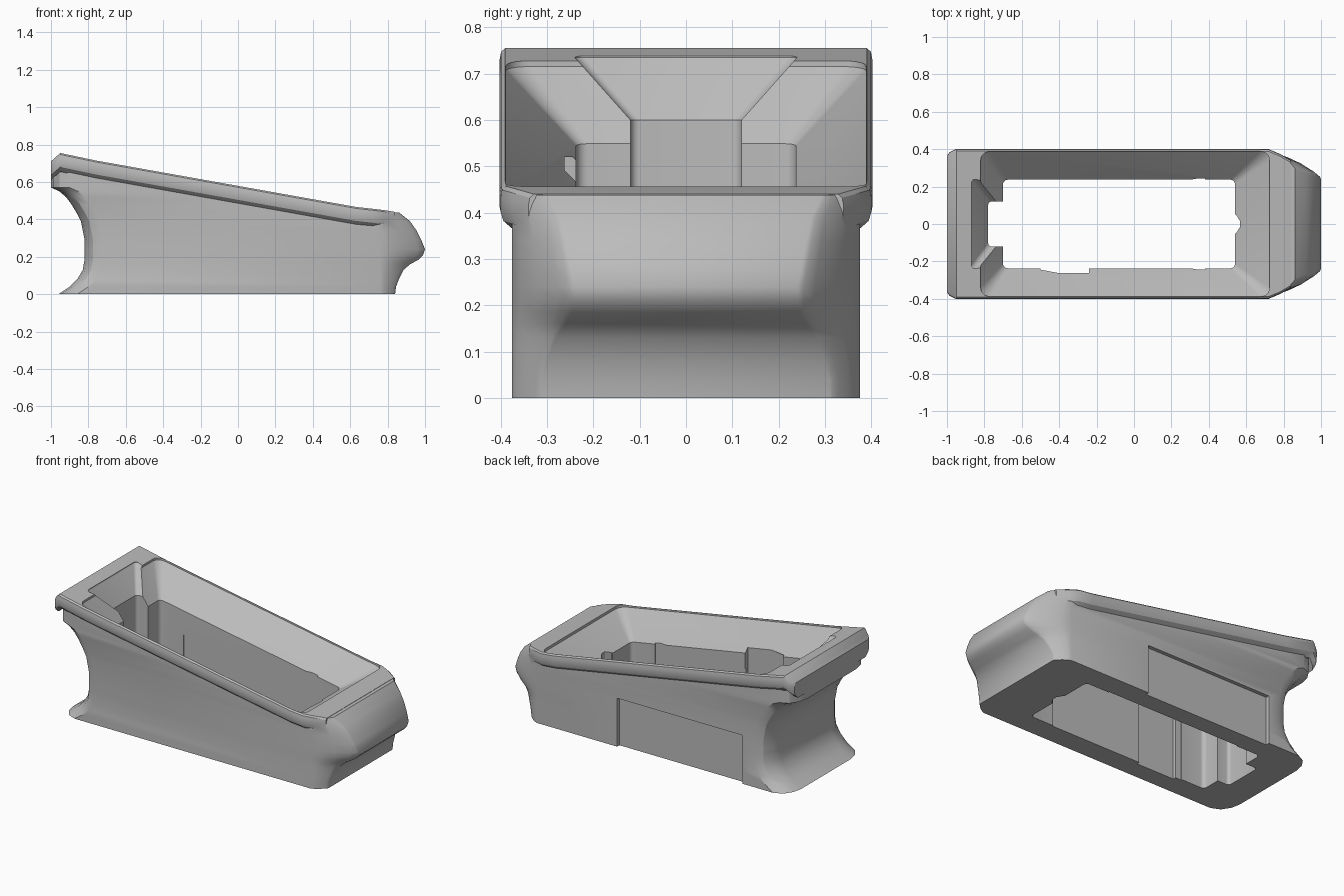
import bpy, bmesh, math

cube = bpy.data.objects.get("Cube")
if cube:
    bpy.data.objects.remove(cube, do_unlink=True)

grey = bpy.data.materials.new("light grey")
grey.use_nodes = True
colour = (0.5, 0.5, 0.5, 1)
grey.diffuse_color = colour
grey.node_tree.nodes["Principled BSDF"].inputs["Base Color"].default_value = colour


def loft(name, loops):
    """Skin equal-length closed loops and cap both ends."""
    bm = bmesh.new()
    rings = [[bm.verts.new(p) for p in loop] for loop in loops]
    n = len(rings[0])
    for a, b in zip(rings, rings[1:]):
        for i in range(n):
            j = (i + 1) % n
            bm.faces.new((a[i], a[j], b[j], b[i]))
    bm.faces.new(rings[0])
    bm.faces.new(rings[-1])
    bmesh.ops.recalc_face_normals(bm, faces=bm.faces)
    mesh = bpy.data.meshes.new(name)
    bm.to_mesh(mesh)
    bm.free()
    mesh.materials.append(grey)
    obj = bpy.data.objects.new(name, mesh)
    bpy.context.collection.objects.link(obj)
    return obj


def combine(target, tool, operation):
    """Apply a boolean and discard the tool."""
    mod = target.modifiers.new("combine", "BOOLEAN")
    mod.object, mod.operation, mod.solver = tool, operation, "EXACT"
    bpy.context.view_layer.objects.active = target
    bpy.ops.object.modifier_apply(modifier=mod.name)
    bpy.data.objects.remove(tool, do_unlink=True)


def rounded(x0, x1, w, r, steps=5):
    """Rounded rectangle in plan, symmetric in y."""
    pts = []
    corners = ((x1 - r, w - r), (x0 + r, w - r), (x0 + r, r - w), (x1 - r, r - w))
    for k, (cx, cy) in enumerate(corners):
        for i in range(steps + 1):
            a = math.pi / 2 * (k + i / steps)
            pts.append((cx + r * math.cos(a), cy + r * math.sin(a)))
    return pts


def at(points, height):
    return [(x, y, height(x)) for x, y in points]


def box(name, x0, x1, y0, y1, z0, z1):
    base = ((x0, y0), (x1, y0), (x1, y1), (x0, y1))
    return loft(name, [[(x, y, z) for x, y in base] for z in (z0, z1)])


def slope(x):
    return 0.467 - 0.178 * (x - 0.63)


# Main body: plan sections stacked upward, scooped tail and bulging nose
# (height, tail x, nose x, nose half width)
SECTIONS = [
    (0, -.96, .84, .31), (.04, -.9, .845, .31), (.08, -.86, .86, .3),
    (.13, -.83, .885, .28), (.16, -.825, .92, .26), (.185, -.82, .965, .245),
    (.21, -.82, .99, .24), (.24, -.82, 1, .24), (.29, -.82, .98, .25),
    (.34, -.83, .955, .26), (.39, -.84, .92, .27), (.43, -.86, .87, .29),
    (.48, -.89, .82, .3), (.52, -.92, .82, .3), (.55, -.955, .82, .3),
    (.57, -1, .82, .3), (.9, -1, .82, .3)]
NOSE = [(0, 1), (.25, .87), (.55, .62), (.85, .28), (.97, .1), (1, 0)]
TAIL = [(0, .24), (.012, .3), (.045, .35), (.1, .375)]
SIDE, SHOULDER = .375, .76


def plan(z, tail, nose, end):
    half = [(tail + dx, y) for dx, y in TAIL]
    half += [(SHOULDER + u * (nose - SHOULDER), end + v * (SIDE - end)) for u, v in NOSE]
    return [(x, y, z) for x, y in half] + [(x, -y, z) for x, y in reversed(half)]


body = loft("magazine_funnel", [plan(*s) for s in SECTIONS])

# Sloped top trim, kept just under the lip
top_line = [(-1.1, .6), (-1, .69), (-.95, .735), (-.76, .695), (.63, .447),
            (.74, .44), (.85, .438), (1.1, .438), (1.1, 1), (-1.1, 1)]
trim = loft("top_trim", [[(x, y, z) for x, z in top_line] for y in (-1, 1)])
combine(body, trim, "DIFFERENCE")

# Overhanging lip following the sloped top: (x, half width, top height)
LIP = [(-1, .365, .71), (-.985, .385, .724), (-.95, .402, .755), (-.76, .402, .715),
       (.63, .402, .467), (.72, .4, .457), (.78, .375, .45), (.84, .34, .44)]
EDGE = [(.012, 0), (.003, .008), (0, .025), (0, .055), (.006, .075), (.035, .1)]


def lip_section(x, w, top):
    half = [(w - inset, top - drop) for inset, drop in EDGE]
    return [(x, y, z) for y, z in half] + [(x, -y, z) for y, z in reversed(half)]


combine(body, loft("lip", [lip_section(*s) for s in LIP]), "UNION")

# Straight well opening into a flared mouth
throat = rounded(-.7, .54, .237, .025)
mouth = rounded(-.82, .725, .388, .05)
well = loft("well", [
    at(throat, lambda x: -.1),
    at(throat, lambda x: slope(x) - .155),
    at(mouth, lambda x: slope(x) - .01),
    at(mouth, lambda x: slope(x) + .3)])
combine(body, well, "DIFFERENCE")

# Rear channel between two ribs, flaring toward the top
narrow = rounded(-.78, -.5, .12, .02)
wide = rounded(-.87, -.5, .24, .02)
channel = loft("rear_channel", [
    [(x, y, z) for x, y in pts]
    for pts, z in ((narrow, -.1), (narrow, .6), (wide, .735), (wide, 1))])
combine(body, channel, "DIFFERENCE")

# Front groove, shallow wall reliefs, inner slot and outer side recess
groove_line = ((.5, -.05), (.545, -.05), (.567, -.015), (.567, .015), (.545, .05), (.5, .05))
groove = loft("front_groove", [[(x, y, z) for x, y in groove_line] for z in (-.1, .4)])
combine(body, groove, "DIFFERENCE")
for name, bounds in (
        ("wall_relief", (-.54, .38, -.243, .243, -.1, .37)),
        ("inner_slot", (-.5, -.24, -.262, -.1, -.1, .52)),
        ("side_recess", (-.65, .21, .352, .6, -.1, .3))):
    combine(body, box(name, *bounds), "DIFFERENCE")

# Smooth shading with crisp edges
bpy.ops.object.select_all(action="DESELECT")
body.select_set(True)
bpy.context.view_layer.objects.active = body
bpy.ops.object.shade_smooth_by_angle(angle=math.radians(32))
